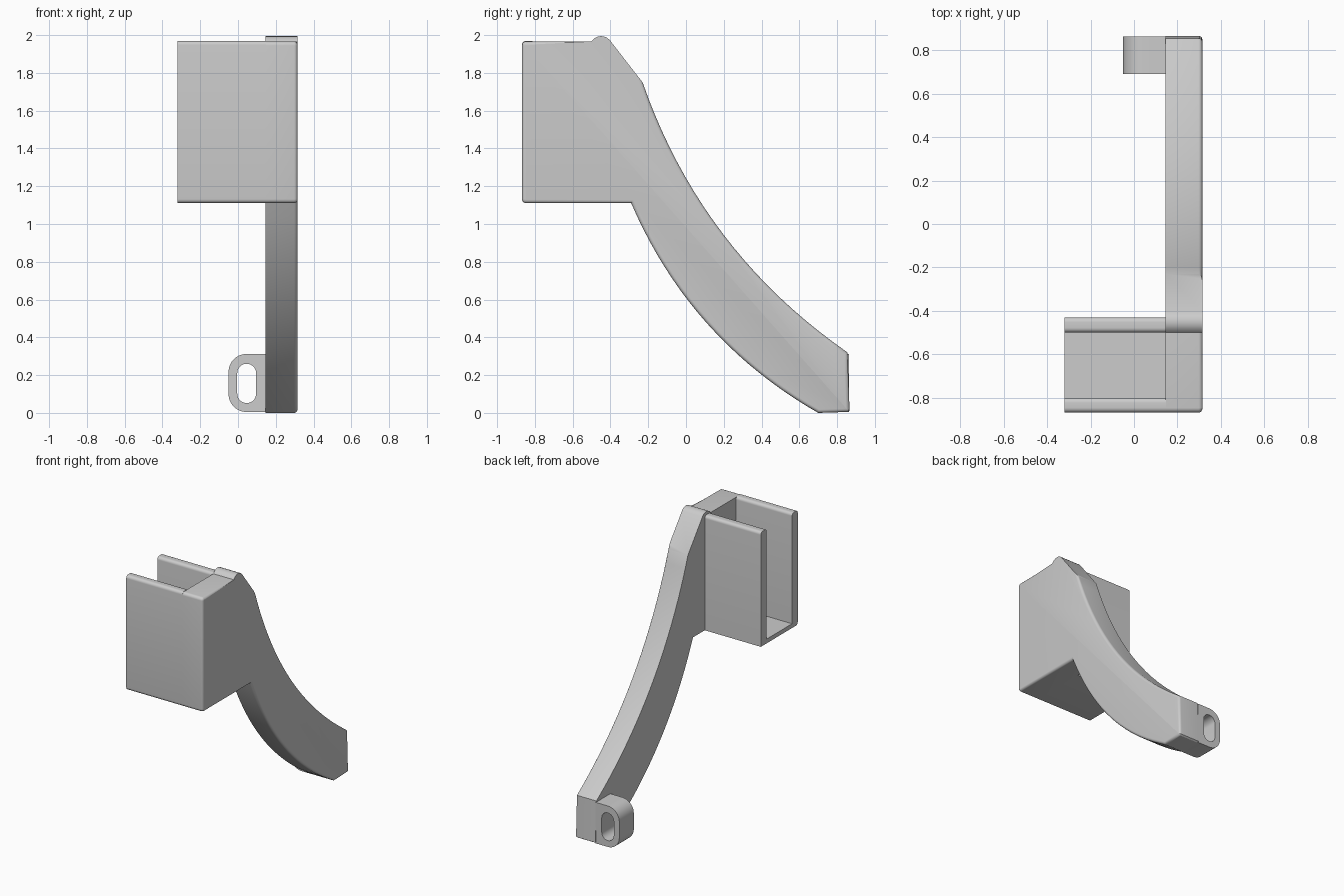
import bpy, bmesh, math
from mathutils import Vector

cube = bpy.data.objects.get("Cube")
if cube:
    bpy.data.objects.remove(cube, do_unlink=True)

grey = bpy.data.materials.new("light grey plastic")
grey.use_nodes = True
colour = (0.604, 0.604, 0.604, 1)
grey.diffuse_color = colour
grey.node_tree.nodes["Principled BSDF"].inputs["Base Color"].default_value = colour


def fillet(corners, steps=6):
    """Outline from (u, v, radius) corners, rounding each corner by its radius."""
    out = []
    for i, (u, v, r) in enumerate(corners):
        p = Vector((u, v))
        if r == 0:
            out.append(p)
            continue
        a = (Vector(corners[i - 1][:2]) - p).normalized()
        b = (Vector(corners[(i + 1) % len(corners)][:2]) - p).normalized()
        half = a.angle(b) / 2
        centre = p + (a + b).normalized() * (r / math.sin(half))
        reach = r / math.tan(half)
        start = (p + a * reach - centre).normalized()
        end = (p + b * reach - centre).normalized()
        for k in range(steps + 1):
            out.append(centre + start.slerp(end, k / steps).normalized() * r)
    return out


def bow(start, end, depth, steps=20):
    """Points strictly between start and end on a curve sagging down by depth."""
    a, b = Vector(start), Vector(end)
    d = (b - a).normalized()
    normal = Vector((-d.y, d.x))
    if normal.y > 0:
        normal = -normal
    ts = [k / steps for k in range(1, steps)]
    return [a.lerp(b, t) + normal * (4 * depth * t * (1 - t)) for t in ts]


def prism(name, outline, place, lo, hi, bevel_rule=None, width=0.018):
    """Extrude an outline from lo to hi; place maps (u, v, w) to a position."""
    bm = bmesh.new()
    rings = [[bm.verts.new(place(p.x, p.y, w)) for p in outline] for w in (lo, hi)]
    n = len(outline)
    bm.faces.new(rings[0])
    bm.faces.new(rings[1])
    for i in range(n):
        j = (i + 1) % n
        bm.faces.new((rings[0][i], rings[0][j], rings[1][j], rings[1][i]))
    bmesh.ops.recalc_face_normals(bm, faces=bm.faces)
    if bevel_rule:
        edges = [e for e in bm.edges if bevel_rule(e.verts[0].co, e.verts[1].co)]
        bmesh.ops.bevel(bm, geom=edges, offset=width, segments=4,
                        profile=0.5, affect='EDGES')
    mesh = bpy.data.meshes.new(name)
    bm.to_mesh(mesh)
    bm.free()
    obj = bpy.data.objects.new(name, mesh)
    bpy.context.collection.objects.link(obj)
    mesh.materials.append(grey)
    return obj


def along_x(u, v, w):
    return (w, u, v)


def along_y(u, v, w):
    return (u, w, v)


INNER, OUTER = 0.145, 0.315

# Side plate: box end wall, rounded hump and curved arm in one outline
top_start, top_end = (-0.23, 1.75), (0.855, 0.32)
low_start, low_end = (0.70, 0.0), (-0.29, 1.11)
head = fillet([(-0.29, 1.11, 0), (-0.868, 1.11, 0.022), (-0.868, 1.967, 0.022),
               (-0.50, 1.967, 0), (-0.452, 2.036, 0.06), (-0.23, 1.75, 0)])
foot = [Vector(p) for p in (top_end, (0.866, 0.012), (0.855, 0.005), low_start)]
outline = head + bow(top_start, top_end, 0.146) + foot + bow(low_start, low_end, 0.124)


def outer_rim(a, b):
    mid = (a + b) / 2
    on_hump = mid.y > -0.51 and mid.z > 1.74
    return a.x > OUTER - 0.001 and b.x > OUTER - 0.001 and not on_hump


plate = prism("side_plate_and_arm", outline, along_x, INNER, OUTER, outer_rim)

# Open channel: front wall, floor and back wall
r = 0.022
channel = prism("channel_walls", fillet([
    (-0.868, 1.11, r), (-0.868, 1.97, r), (-0.80, 1.97, r), (-0.80, 1.142, 0),
    (-0.50, 1.142, 0), (-0.50, 1.97, r), (-0.43, 1.97, r), (-0.43, 1.11, 0)]),
    along_x, -0.32, INNER + 0.002)

# Mounting tab with a slotted hole
tab = prism("mounting_tab", fillet([
    (INNER + 0.002, 0.005, 0), (INNER + 0.002, 0.312, 0),
    (-0.05, 0.312, 0.095), (-0.05, 0.005, 0.095)], 10), along_y, 0.69, 0.862)
cutter = prism("slot_cutter", fillet([
    (-0.004, 0.052, 0.0499), (0.096, 0.052, 0.0499),
    (0.096, 0.26, 0.0499), (-0.004, 0.26, 0.0499)], 10), along_y, 0.6, 0.95)
cut = tab.modifiers.new("slot", 'BOOLEAN')
cut.operation = 'DIFFERENCE'
cut.solver = 'EXACT'
cut.object = cutter
bpy.context.view_layer.objects.active = tab
bpy.ops.object.select_all(action='DESELECT')
tab.select_set(True)
bpy.ops.object.modifier_apply(modifier=cut.name)
bpy.data.objects.remove(cutter, do_unlink=True)

# Smooth the curves, keep the corners crisp
for part in (plate, channel, tab):
    part.select_set(True)
bpy.ops.object.shade_smooth_by_angle(angle=math.radians(30))
